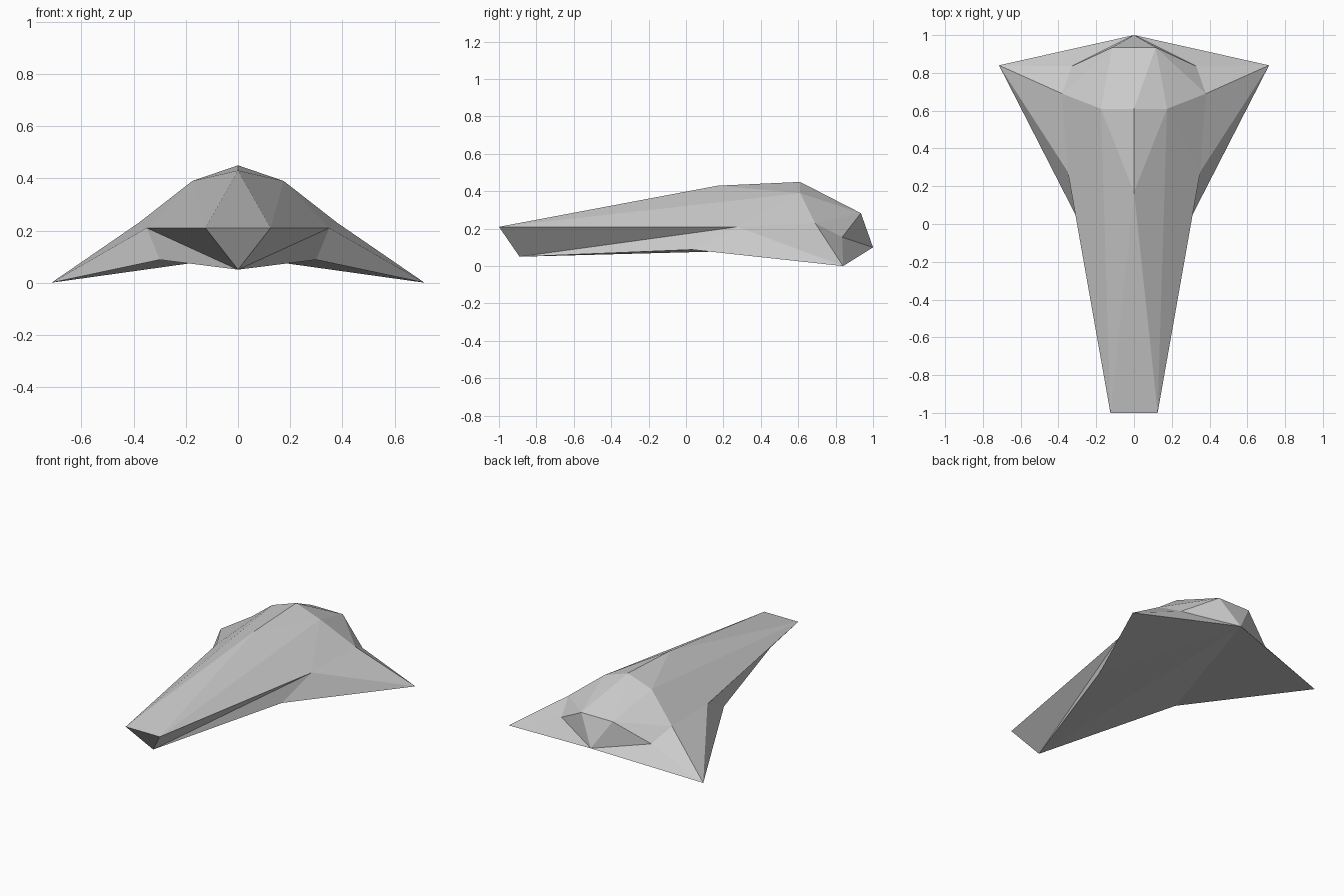
import bpy
import bmesh

# Remove the default cube
cube = bpy.data.objects.get("Cube")
if cube:
    bpy.data.objects.remove(cube, do_unlink=True)

# Single hull colour
grey = bpy.data.materials.new("hull grey")
grey.use_nodes = True
colour = (0.6, 0.6, 0.6, 1)
grey.diffuse_color = colour
grey.node_tree.nodes["Principled BSDF"].inputs["Base Color"].default_value = colour

# Named corners of the left half; those with x = 0 lie on the centre line
corners = {
    "nose": (0.125, -1.0, 0.21),
    "chin": (0, -0.89, 0.05),
    "shoulder": (0.35, 0.275, 0.21),
    "elbow": (0.3, 0.03, 0.088),
    "wingtip": (0.715, 0.84, 0),
    "ridge": (0, 0.17, 0.43),
    "peak": (0, 0.61, 0.45),
    "roof": (0.175, 0.61, 0.39),
    "cheek": (0.38, 0.69, 0.23),
    "vent": (0.33, 0.835, 0.155),
    "cowl": (0.115, 0.935, 0.283),
    "tail": (0, 1.0, 0.1),
}

# Facets that are mirrored to the other side
side_facets = [
    # Flank and underside
    "nose chin shoulder", "chin elbow shoulder", "shoulder elbow wingtip",
    "chin tail elbow", "elbow tail wingtip",
    # Upper deck and wing
    "nose roof ridge", "nose shoulder roof", "ridge roof peak",
    "shoulder cheek roof", "shoulder wingtip cheek",
    # Rear cowl and exhaust
    "peak roof cowl", "roof cheek cowl", "cheek vent cowl",
    "cheek wingtip vent", "vent wingtip tail", "cowl vent tail",
]
# Facets that span the centre line: a mirrored pair and one middle corner
centre_facets = [("nose", "chin"), ("nose", "ridge"),
                 ("cowl", "peak"), ("cowl", "tail")]

bm = bmesh.new()
left, right = {}, {}
for name, (x, y, z) in corners.items():
    left[name] = bm.verts.new((x, y, z))
    right[name] = bm.verts.new((-x, y, z)) if x else left[name]

for facet in side_facets:
    names = facet.split()
    bm.faces.new([left[n] for n in names])
    bm.faces.new([right[n] for n in reversed(names)])
for pair, middle in centre_facets:
    bm.faces.new([left[pair], right[pair], left[middle]])
bmesh.ops.recalc_face_normals(bm, faces=bm.faces)

mesh = bpy.data.meshes.new("hull")
bm.to_mesh(mesh)
bm.free()
mesh.materials.append(grey)
hull = bpy.data.objects.new("hull", mesh)
bpy.context.collection.objects.link(hull)
